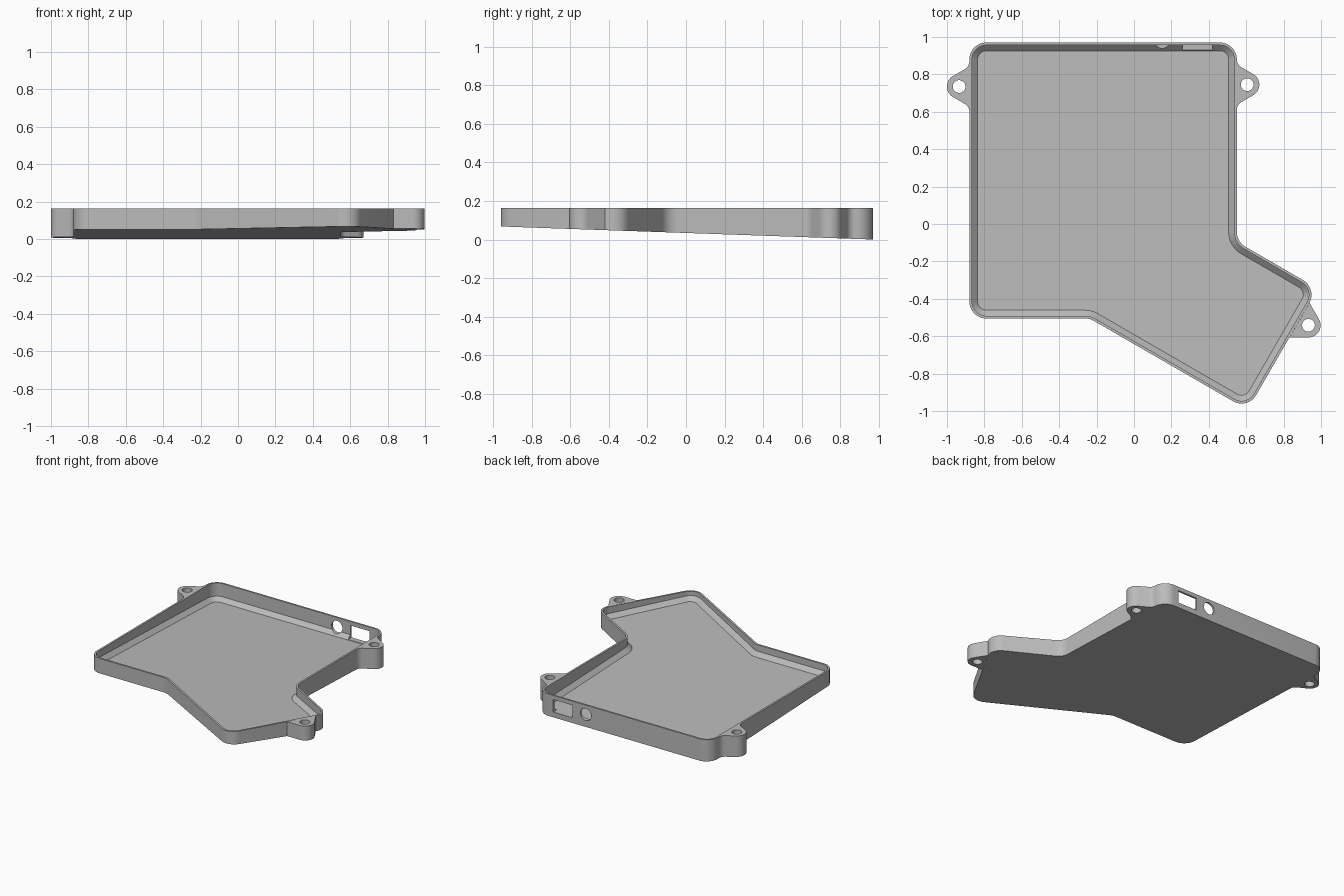
import bpy, bmesh
from math import sin, cos, tan, pi, radians
from mathutils import Vector, Matrix

if "Cube" in bpy.data.objects:
    bpy.data.objects.remove(bpy.data.objects["Cube"], do_unlink=True)

TOP, SLOPE, BACK = 0.163, 0.035, 0.97
grey = bpy.data.materials.new("plain grey")
grey.use_nodes = True
colour = (0.5, 0.5, 0.5, 1)
grey.diffuse_color = colour
grey.node_tree.nodes["Principled BSDF"].inputs["Base Color"].default_value = colour


def base(y, lift=0):
    """Height of the tilted underside, plus a lift."""
    return (BACK - y) * SLOPE + lift


def rounded(corners, radius, inset, steps=10):
    """Counter-clockwise outline, moved inward by inset, with round corners."""
    loop, n = [], len(corners)
    for i in range(n):
        p, a, b = (Vector(corners[j % n]) for j in (i, i - 1, i + 1))
        u, v = (p - a).normalized(), (b - p).normalized()
        turn = u.angle_signed(v) * -1           # positive on outward corners
        side = 1 if turn > 0 else -1
        r = radius - side * inset
        normal_u, normal_v = Vector((-u.y, u.x)), Vector((-v.y, v.x))
        p = p + (normal_u + normal_v) * inset / (1 + normal_u.dot(normal_v))
        centre = p - u * r * tan(abs(turn) / 2) + normal_u * side * r
        for k in range(steps + 1):
            loop.append(centre + Matrix.Rotation(turn * k / steps, 2) @ (normal_u * -side * r))
    return loop


def loft(name, loops):
    """Closed solid through matching loops of 3D points."""
    bm = bmesh.new()
    rings = [[bm.verts.new(p) for p in loop] for loop in loops]
    for low, high in zip(rings, rings[1:]):
        for i in range(len(low)):
            j = (i + 1) % len(low)
            bm.faces.new((low[i], low[j], high[j], high[i]))
    bm.faces.new(rings[0][::-1])
    bm.faces.new(rings[-1])
    bmesh.ops.recalc_face_normals(bm, faces=bm.faces)
    mesh = bpy.data.meshes.new(name)
    bm.to_mesh(mesh)
    bm.free()
    mesh.materials.append(grey)
    obj = bpy.data.objects.new(name, mesh)
    bpy.context.collection.objects.link(obj)
    return obj


def activate(obj):
    bpy.ops.object.select_all(action="DESELECT")
    obj.select_set(True)
    bpy.context.view_layer.objects.active = obj


def cut(obj, cutter):
    cutter.hide_render = True
    mod = obj.modifiers.new("opening", "BOOLEAN")
    mod.operation, mod.solver, mod.object = "DIFFERENCE", "EXACT", cutter
    activate(obj)
    bpy.ops.object.modifier_apply(modifier=mod.name)
    bpy.data.objects.remove(cutter, do_unlink=True)


def cylinder(location, radius, depth, rotation=(0, 0, 0)):
    bpy.ops.mesh.primitive_cylinder_add(vertices=40, radius=radius, depth=depth,
                                        location=location, rotation=rotation)
    obj = bpy.context.object
    obj.data.materials.append(grey)
    return obj


def smooth(obj):
    activate(obj)
    bpy.ops.object.shade_smooth_by_angle(angle=radians(30))


# Tray: tilted underside, thin upright wall, chamfered foot, tilted floor
corners = [(-0.88, -0.505), (-0.237, -0.505), (0.608, -0.993), (0.982, -0.345),
           (0.55, -0.095), (0.55, 0.97), (-0.88, 0.97)]
outer, rim, floor = (rounded(corners, 0.09, d) for d in (0, 0.014, 0.044))
tray = loft("tray", [
    [(p.x, p.y, base(p.y)) for p in outer],
    [(p.x, p.y, TOP) for p in outer],
    [(p.x, p.y, TOP) for p in rim],
    [(p.x, p.y, base(p.y, 0.064)) for p in rim],
    [(p.x, p.y, base(p.y, 0.034)) for p in floor]])

# Rectangular port and round port through the back wall
bpy.ops.mesh.primitive_cube_add(size=1, location=(0.34, 0.95, 0.086))
port = bpy.context.object
port.scale = (0.16, 0.12, 0.094)
port.data.materials.append(grey)
cut(tray, port)
cut(tray, cylinder((0.15, 0.95, 0.093), 0.045, 0.14, (pi / 2, 0, 0)))
smooth(tray)


# Mounting lugs: round nose, tapered sides, optional flare into the wall
def lug(name, foot, angle, flare):
    reach, nose, spread = 0.055, 0.065, 0.107
    half = [(reach + nose * cos(a), nose * sin(a))
            for a in (radians(60) * k / 10 for k in range(1, 11))]
    if flare:
        for k in range(9):
            a = radians(240 - 60 * k / 8)
            half.append((flare * (1 + cos(a)), spread + flare * (tan(pi / 6) + sin(a))))
    else:
        half.append((0, spread))
    profile = [(x, -y) for x, y in reversed(half)] + [(reach + nose, 0)] + half
    turn = Matrix.Rotation(angle, 2)
    points = [Vector(foot) + turn @ Vector(p) for p in profile]
    obj = loft(name, [[(p.x, p.y, base(p.y)) for p in points],
                      [(p.x, p.y, TOP) for p in points]])
    hole = Vector(foot) + turn @ Vector((reach, 0))
    cut(obj, cylinder((hole.x, hole.y, 0.1), 0.034, 0.5))
    smooth(obj)


lug("back_right_lug", (-0.88, 0.735), pi, 0.05)
lug("back_left_lug", (0.55, 0.745), 0, 0.05)
lug("front_left_lug", (0.885, -0.514), radians(-30), 0)
